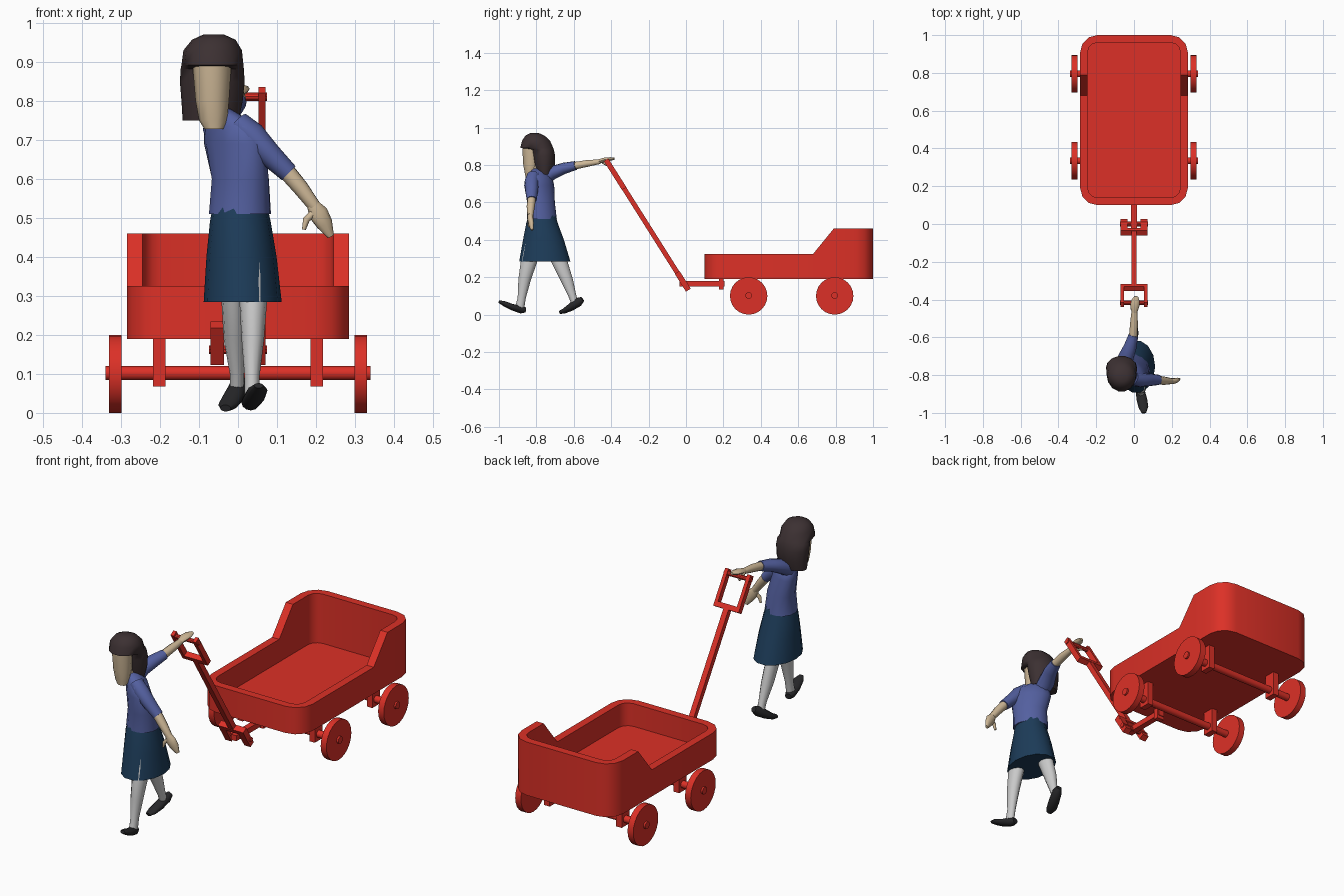
import bpy, bmesh
from math import sin, cos, pi, atan2
from mathutils import Vector


def mat(name, r, g, b):
    m = bpy.data.materials.new(name)
    m.diffuse_color = (r, g, b, 1)
    return m


RED = mat("red_paint", .72, .03, .02)
BLUE = mat("shirt_blue", .09, .12, .36)
NAVY = mat("skirt_navy", .012, .045, .10)
SKIN = mat("skin", .62, .48, .31)
HAIR = mat("hair_brown", .045, .03, .032)
GREY = mat("stocking_grey", .58, .58, .58)
BLACK = mat("shoe_black", .02, .02, .022)


def finish(name, bm, m, smooth=30):
    bmesh.ops.recalc_face_normals(bm, faces=bm.faces[:])
    me = bpy.data.meshes.new(name)
    bm.to_mesh(me)
    bm.free()
    me.materials.append(m)
    o = bpy.data.objects.new(name, me)
    bpy.context.collection.objects.link(o)
    bpy.ops.object.select_all(action='DESELECT')
    bpy.context.view_layer.objects.active = o
    o.select_set(True)
    if smooth:
        bpy.ops.object.shade_smooth_by_angle(angle=smooth * pi / 180)
    return o


def box(name, c, size, rx=0):
    bm = bmesh.new()
    bmesh.ops.create_cube(bm, size=1)
    bmesh.ops.scale(bm, vec=size, verts=bm.verts)
    o = finish(name, bm, RED, 0)
    o.location, o.rotation_euler.x = c, rx
    return o


def rod(name, c, r, length, n=16):
    # cylinder lying along x
    bm = bmesh.new()
    bmesh.ops.create_cone(bm, cap_ends=True, segments=n, radius1=r, radius2=r, depth=length)
    o = finish(name, bm, RED)
    o.location, o.rotation_euler.y = c, pi / 2
    return o


def loft(name, rings, m, n=12, flat=False, twist=0):
    """Skin elliptical rings (x, y, z, a, b); flat keeps the rings horizontal."""
    bm, loops = bmesh.new(), []
    pts = [Vector(r[:3]) for r in rings]
    for i, (p, r) in enumerate(zip(pts, rings)):
        if flat:
            u, v = Vector((cos(twist), sin(twist), 0)), Vector((-sin(twist), cos(twist), 0))
        else:
            t = (pts[min(i + 1, len(pts) - 1)] - pts[max(i - 1, 0)]).normalized()
            u = t.cross(Vector((0, 0, 1))).normalized()
            v = u.cross(t)
        loops.append([bm.verts.new(p + u * r[3] * cos(2 * pi * k / n) + v * r[4] * sin(2 * pi * k / n))
                      for k in range(n)])
    for A, B in zip(loops, loops[1:]):
        for k in range(n):
            bm.faces.new((A[k], A[(k + 1) % n], B[(k + 1) % n], B[k]))
    bm.faces.new(loops[0])
    bm.faces.new(loops[-1])
    return finish(name, bm, m, 50)


# Wagon tub: rounded tray with raised back
def outline(inset):
    R, W, y0, y1 = .09, .285, .1, 1.0
    pts = []
    for cx, cy, a0 in ((W - R, y1 - R, 0), (R - W, y1 - R, 1), (R - W, y0 + R, 2), (W - R, y0 + R, 3)):
        for k in range(4):
            a = (a0 + k / 3) * pi / 2
            pts.append((cx + (R - inset) * cos(a), cy + (R - inset) * sin(a)))
        if a0 == 1:
            pts += [(inset - W, .79), (inset - W, .68)]
    return pts + [(W - inset, .68), (W - inset, .79)]


def rim(y):
    return .325 + .135 * min(1, max(0, (y - .68) / .11))


bm = bmesh.new()
out, inn = outline(0), outline(.04)
cols = [[bm.verts.new((*o, .19)), bm.verts.new((*o, rim(o[1]))),
         bm.verts.new((*i, rim(o[1]))), bm.verts.new((*i, .21))] for o, i in zip(out, inn)]
for A, B in zip(cols, cols[1:] + cols[:1]):
    for k in range(3):
        bm.faces.new((A[k], B[k], B[k + 1], A[k + 1]))
bm.faces.new([c[0] for c in cols])
bm.faces.new([c[3] for c in cols])
finish("wagon_tub", bm, RED, 35)

# Axles, brackets and wheels
for end, y in (("front", .335), ("rear", .795)):
    rod(end + "_axle", (0, y, .102), .018, .68)
    for s in (-1, 1):
        rod(end + "_wheel", (s * .315, y, .1), .1, .032, 24)
        box(end + "_axle_bracket", (s * .202, y, .13), (.031, .06, .125))

# Tongue under the tub
box("tongue", (0, .085, .165), (.03, .24, .028))
box("tongue_mount", (0, .188, .165), (.04, .025, .06))
rod("hinge_pin", (0, 0, .162), .012, .15, 10)

# Pull handle, laid out along a slanted axis
tilt = atan2(.534, .845)


def along(s, x=0):
    return (x, .01 - .534 * s, .135 + .845 * s)


box("handle_shaft", along(.365), (.028, .026, .57), tilt)
box("fork_bridge", along(.095), (.142, .03, .025), tilt)
box("grip_frame_bridge", along(.65), (.142, .028, .025), tilt)
for s in (-1, 1):
    box("fork_lug", along(.045, s * .053), (.035, .03, .1), tilt)
    box("grip_rail", along(.73, s * .062), (.018, .028, .18), tilt)
rod("grip_bar", along(.80), .011, .15, 10)

# Girl: torso and skirt
loft("shirt", [(.005, -.77, .51, .085, .076), (.006, -.775, .6, .083, .066), (-.008, -.785, .69, .098, .056),
               (-.018, -.785, .735, .085, .05), (-.035, -.79, .765, .045, .036), (-.045, -.795, .78, .025, .025)],
     BLUE, 14, True, -.8)
loft("skirt", [(.005, -.77, .53, .07, .075), (.006, -.77, .49, .078, .086), (.009, -.762, .4, .09, .112),
               (.012, -.755, .285, .1, .14)], NAVY, 14, True)

# Head and bobbed hair
loft("neck", [(-.045, -.795, .75, .025, .025), (-.055, -.80, .81, .025, .025)], SKIN, 10, True)
loft("face", [(-.062, -.84, .728, .024, .018), (-.064, -.832, .75, .036, .03), (-.066, -.83, .80, .043, .042),
              (-.067, -.828, .895, .05, .05)], SKIN, 10, True)
hair = [(.75, -.80, -.715, -.142, .002), (.80, -.815, -.70, -.145, .012), (.85, -.825, -.698, -.149, .017),
        (.882, -.832, -.705, -.147, .015), (.892, -.888, -.708, -.145, .014), (.93, -.878, -.725, -.14, .01),
        (.957, -.86, -.755, -.118, -.006), (.97, -.835, -.785, -.09, -.035)]
loft("hair", [((l + r) / 2, (f + b) / 2, z, (r - l) / 2, (b - f) / 2) for z, f, b, l, r in hair], HAIR, 14, True)

# Arm reaching back to the grip
loft("pulling_sleeve", [(-.05, -.77, .725, .04, .04), (-.045, -.71, .76, .042, .036),
                        (-.02, -.65, .783, .034, .03), (-.003, -.59, .797, .026, .024)], BLUE)
loft("pulling_forearm", [(-.005, -.60, .795, .022, .021), (0, -.53, .808, .021, .019), (.002, -.46, .818, .015, .013)], SKIN, 10)
loft("pulling_hand", [(.002, -.47, .818, .014, .012), (.004, -.435, .828, .024, .012),
                      (.008, -.405, .832, .022, .01), (.012, -.383, .834, .010, .006)], SKIN, 10)
loft("pulling_thumb", [(-.01, -.45, .82, .009, .009), (-.012, -.425, .803, .008, .008), (-.01, -.41, .795, .005, .005)], SKIN, 8)

# Arm swinging out to the side
loft("swinging_sleeve", [(0, -.815, .745, .035, .03), (.035, -.825, .712, .038, .036),
                         (.08, -.825, .663, .034, .031), (.13, -.825, .615, .027, .025)], BLUE)
loft("swinging_forearm", [(.12, -.825, .625, .023, .023), (.16, -.83, .578, .022, .021), (.196, -.832, .53, .016, .017)], SKIN, 10)
loft("swinging_hand", [(.19, -.832, .537, .015, .016), (.206, -.832, .512, .016, .026),
                       (.222, -.828, .485, .014, .022), (.238, -.822, .453, .007, .009)], SKIN, 10)
loft("swinging_thumb", [(.195, -.835, .515, .01, .01), (.175, -.84, .495, .009, .009), (.169, -.84, .47, .005, .005)], SKIN, 8)

# Legs
loft("front_leg", [(.038, -.815, .40, .036, .046), (.039, -.84, .28, .035, .044), (.038, -.862, .19, .029, .034),
                   (.036, -.878, .09, .019, .022), (.036, -.89, .035, .019, .025)], GREY, 12, True)
loft("back_leg", [(-.02, -.71, .40, .033, .046), (-.012, -.676, .28, .03, .044), (-.009, -.64, .19, .028, .035),
                  (-.003, -.608, .10, .018, .022), (-.003, -.592, .06, .018, .022)], GREY, 12, True)

# Shoes: front one toe-up, back one heel-up
loft("front_shoe", [(.028, -.858, .025, .016, .014), (.032, -.88, .027, .024, .021), (.042, -.93, .04, .028, .017),
                    (.05, -.97, .058, .026, .014), (.053, -1.0, .07, .012, .007)], BLACK)
loft("back_shoe", [(.008, -.553, .082, .014, .014), (.002, -.575, .068, .023, .025), (-.012, -.615, .04, .027, .021),
                   (-.026, -.65, .02, .026, .014), (-.032, -.675, .012, .014, .009)], BLACK)
